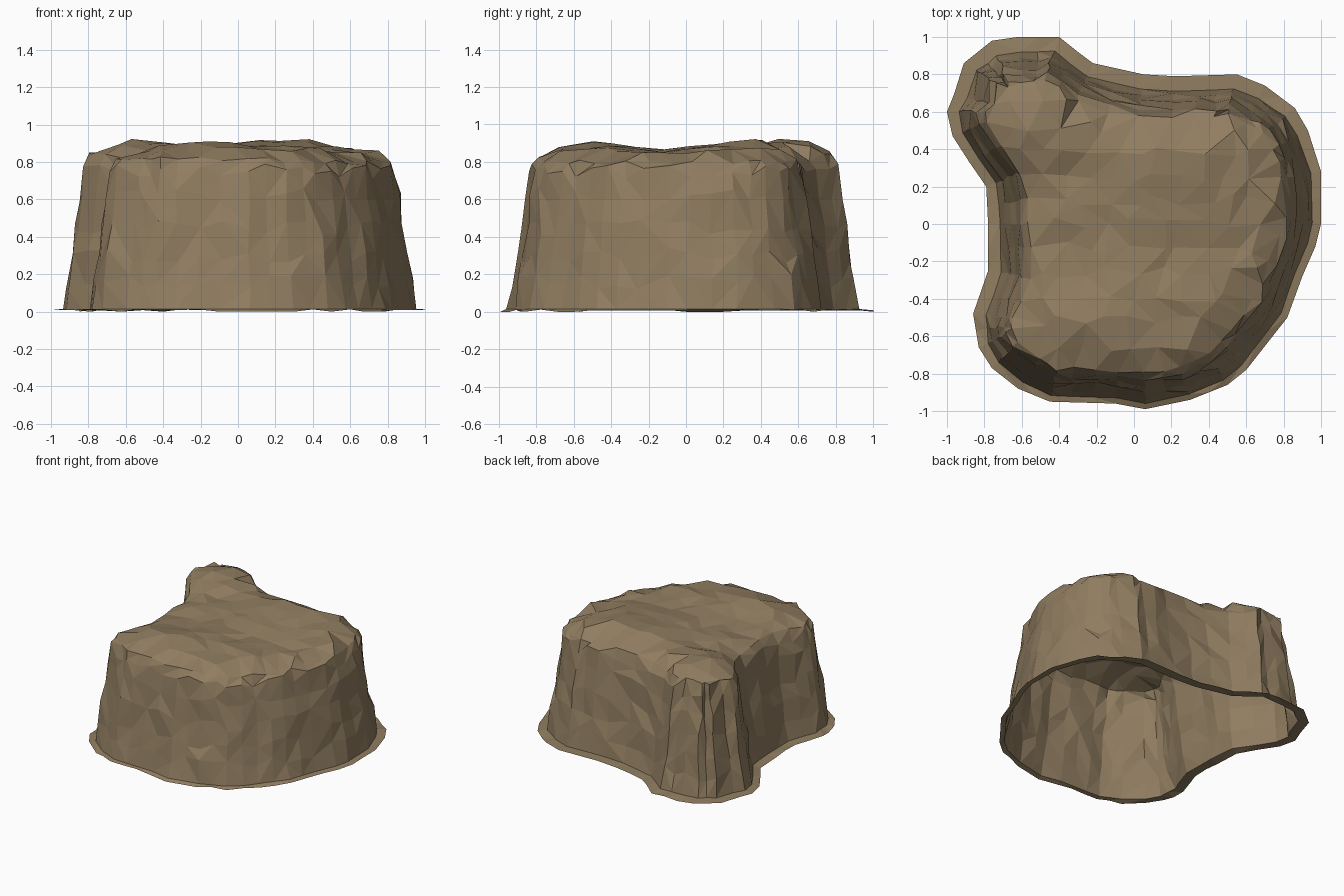
import bpy, bmesh, math, random
from mathutils import Vector
from mathutils.geometry import delaunay_2d_cdt

if "Cube" in bpy.data.objects:
    bpy.data.objects.remove(bpy.data.objects["Cube"])

random.seed(7)

# Ground outline of the rock, anticlockwise from the right
OUTLINE = [(1, 0), (1, .28), (.93, .5), (.86, .62), (.7, .74), (.55, .8), (.22, .79), (.05, .8),
           (-.22, .86), (-.3, .92), (-.4, 1), (-.62, 1), (-.76, .98), (-.91, .86), (-.96, .7),
           (-1, .6), (-.97, .47), (-.88, .33), (-.79, .2), (-.78, 0), (-.78, -.25), (-.86, -.48),
           (-.83, -.66), (-.76, -.77), (-.62, -.88), (-.45, -.95), (-.1, -.96), (.06, -.99),
           (.3, -.94), (.5, -.86), (.6, -.78), (.82, -.5), (.9, -.28), (.97, -.12)]
# Wall profile: inset from the outline, height, roughness
PROFILE = [(0, .006, 0), (.05, .015, .005), (.078, .16, .008), (.1, .30, .010), (.124, .45, .012),
           (.148, .62, .012), (.168, .75, .012), (.2, .815, .012)]
# Humps and hollows of the top: x, y, height, radius
HUMPS = [(-.48, .55, .085, .2), (-.1, -.5, .07, .2), (.4, .33, .06, .22), (0, .35, .06, .25),
         (-.45, -.45, .03, .2), (.1, 0, .03, .25), (-.3, -.25, -.01, .12), (.35, -.4, .03, .2)]


def top_height(x, y):
    return .848 + sum(h * math.exp(-((x - a) ** 2 + (y - b) ** 2) / r ** 2) for a, b, h, r in HUMPS)


# Split the long outline edges
pts = []
for i, p in enumerate(OUTLINE):
    p, q = Vector(p), Vector(OUTLINE[(i + 1) % len(OUTLINE)])
    m = max(1, round((q - p).length / .12))
    pts += [p.lerp(q, j / m) for j in range(m)]
n = len(pts)


def inward(i):
    t = (pts[(i + 1) % n] - pts[i - 1]).normalized() + (pts[(i + 2) % n] - pts[i - 2]).normalized()
    return Vector((-t.y, t.x)).normalized()


groove = [random.uniform(-.012, .012) for _ in range(n)]
bm = bmesh.new()

# Skirt and walls, set back further at the back and left
rings = []
for k, (inset, z, rough) in enumerate(PROFILE):
    ring = []
    for i, p in enumerate(pts):
        v = inward(i)
        t = Vector((v.y, -v.x))
        d = inset + (random.uniform(-rough, rough) + groove[i] if k > 1 else 0)
        if k:
            d += .03 * max(0, -v.y) - .02 * max(0, v.y) + .015 * max(0, v.x)
        q = p + v * d + t * random.uniform(-rough, rough)
        h = z + (random.uniform(-.04, .04) if 1 < k < len(PROFILE) - 1 else 0)
        if k == 0:
            h = random.choice((0, .008, .012))
        if k == len(PROFILE) - 1:
            h += random.uniform(-.012, .012) - .02 * max(0, -v.x) + (.035 if q.x < -.3 and q.y > .35 else 0)
        ring.append(bm.verts.new((q.x, q.y, h)))
    rings.append(ring)
for a, b in zip(rings, rings[1:]):
    for i in range(n):
        j = (i + 1) % n
        if random.random() < .5:
            tris = ((a[i], a[j], b[j]), (a[i], b[j], b[i]))
        else:
            tris = ((a[i], a[j], b[i]), (a[j], b[j], b[i]))
        for t in tris:
            bm.faces.new(t)

# Bumpy top, triangulated inside the rim
rim = rings[-1]
flat = [Vector((v.co.x, v.co.y)) for v in rim]
step = .13
for ix in range(-7, 8):
    for iy in range(-7, 8):
        q = Vector((ix * step + random.uniform(-.05, .05), iy * step + random.uniform(-.035, .035)))
        if min((q - f).length for f in flat[:n]) > .06:
            flat.append(q)
res = delaunay_2d_cdt(flat, [(i, (i + 1) % n) for i in range(n)], [], 1, 1e-5)
made = {}


def top_vert(k):
    if k not in made:
        src = [s for s in res[3][k] if s < n]
        x, y = res[0][k]
        made[k] = rim[src[0]] if src else bm.verts.new((x, y, top_height(x, y) + random.uniform(-.016, .012)))
    return made[k]


for f in res[2]:
    bm.faces.new([top_vert(k) for k in f])
bmesh.ops.recalc_face_normals(bm, faces=bm.faces)
if sum(f.normal.z * f.calc_area() for f in bm.faces) < 0:
    bmesh.ops.reverse_faces(bm, faces=bm.faces)

mesh = bpy.data.meshes.new("rock_plateau")
bm.to_mesh(mesh)
bm.free()
mat = bpy.data.materials.new("tan_brown_rock")
mat.diffuse_color = (.28, .205, .118, 1)
mat.use_nodes = True
mat.node_tree.nodes["Principled BSDF"].inputs["Base Color"].default_value = mat.diffuse_color
mesh.materials.append(mat)
bpy.context.collection.objects.link(bpy.data.objects.new("rock_plateau", mesh))
